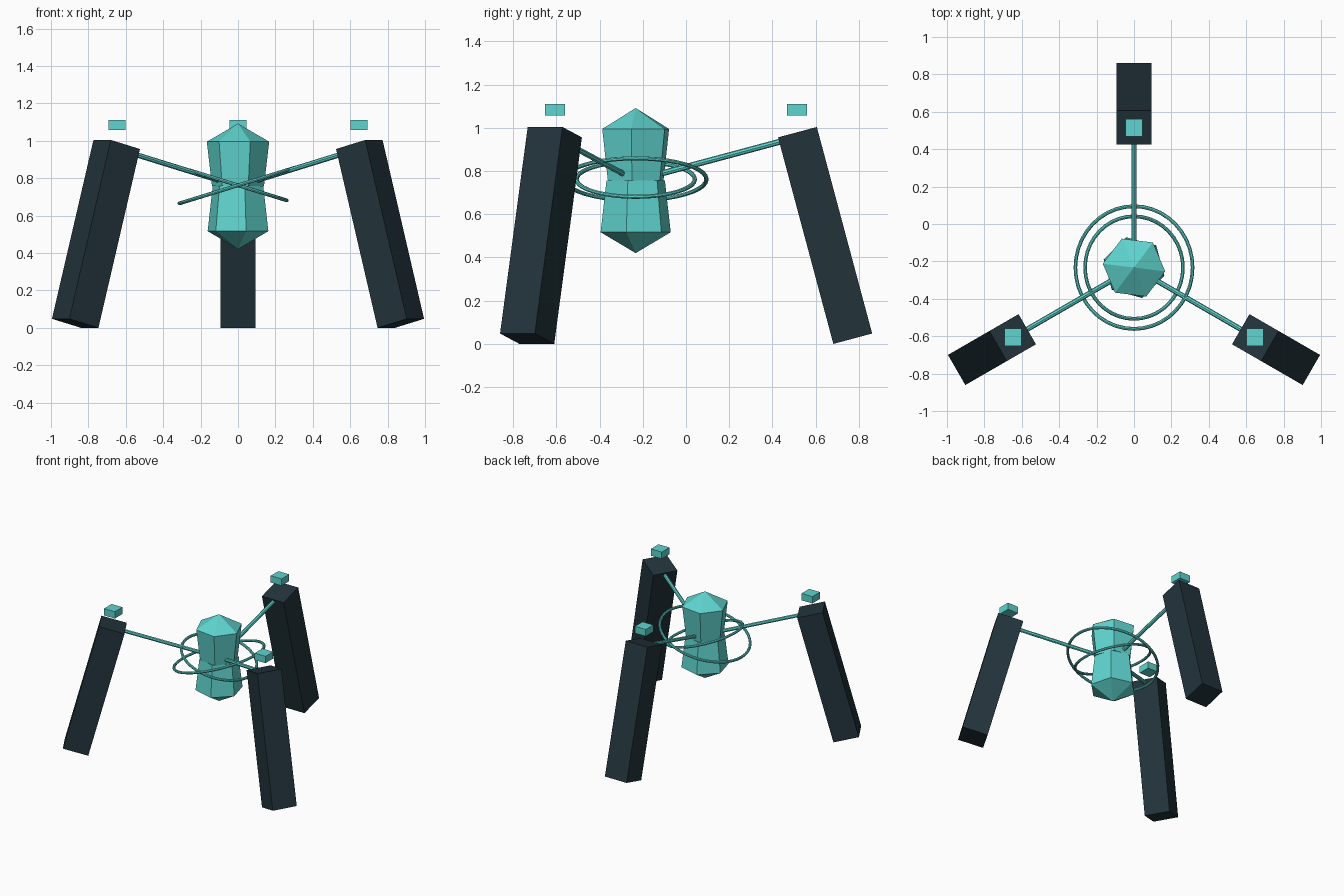
import bpy
import bmesh
import math
from mathutils import Matrix, Vector

if "Cube" in bpy.data.objects:
    bpy.data.objects.remove(bpy.data.objects["Cube"])

CX, CY = 0.0, -0.233          # axis of the crystal and of the three legs
TILT = math.radians(15)


def material(name, rgb):
    m = bpy.data.materials.new(name)
    m.diffuse_color = (*rgb, 1)
    m.use_nodes = True
    m.node_tree.nodes["Principled BSDF"].inputs["Base Color"].default_value = m.diffuse_color
    return m


teal = material("teal", (0.115, 0.66, 0.62))
dark = material("dark_slate", (0.016, 0.034, 0.044))


def finish(bm, name, mat):
    bmesh.ops.recalc_face_normals(bm, faces=bm.faces[:])
    me = bpy.data.meshes.new(name)
    bm.to_mesh(me)
    bm.free()
    me.materials.append(mat)
    ob = bpy.data.objects.new(name, me)
    bpy.context.collection.objects.link(ob)
    return ob


def box(name, size, matrix, mat):
    bm = bmesh.new()
    bmesh.ops.create_cube(bm, size=1, matrix=matrix @ Matrix.Diagonal((*size, 1)))
    return finish(bm, name, mat)


def rod(name, a, b, radius, mat):
    bm = bmesh.new()
    d = b - a
    m = Matrix.Translation((a + b) / 2) @ d.to_track_quat('Z', 'Y').to_matrix().to_4x4()
    bmesh.ops.create_cone(bm, cap_ends=True, segments=8, radius1=radius,
                          radius2=radius, depth=d.length, matrix=m)
    return finish(bm, name, mat)


def crystal_half(name, phase, waist_z, shoulder_z, tip_z):
    """Six-sided prism flaring from the waist to a shoulder, closed by a point."""
    bm = bmesh.new()

    def ring(r, z):
        return [bm.verts.new((CX + r * math.cos(phase + i * math.pi / 3),
                              CY + r * math.sin(phase + i * math.pi / 3), z))
                for i in range(6)]
    waist, shoulder = ring(0.14, waist_z), ring(0.168, shoulder_z)
    tip = bm.verts.new((CX, CY, tip_z))
    bm.faces.new(waist)
    for i in range(6):
        j = (i + 1) % 6
        bm.faces.new((waist[i], waist[j], shoulder[j], shoulder[i]))
        bm.faces.new((shoulder[i], shoulder[j], tip))
    return finish(bm, name, teal)


# Central crystal, its halves slightly twisted against each other
crystal_half("upper_crystal", math.radians(-7), 0.757, 0.995, 1.092)
crystal_half("lower_crystal", math.radians(-15), 0.757, 0.517, 0.42)

# Two tilted rings around the crystal
for name, radius, tilt in (("outer_ring", 0.328, -0.3), ("inner_ring", 0.274, 0.3)):
    bpy.ops.mesh.primitive_torus_add(major_radius=radius, minor_radius=0.01,
                                     major_segments=40, minor_segments=8,
                                     location=(CX, CY, 0.762), rotation=(0, tilt, 0))
    ring = bpy.context.object
    ring.name = name
    ring.data.materials.append(teal)

# Three leaning legs, each with an arm and a floating cube
for side, deg in (("back", 90), ("left", 210), ("right", 330)):
    ang = math.radians(deg)
    spin = Matrix.Translation((CX, CY, 0)) @ Matrix.Rotation(ang, 4, 'Z')
    lean = Matrix.Translation((0.877, 0, 0.502)) @ Matrix.Rotation(-TILT, 4, 'Y')
    box(side + "_leg", (0.186, 0.186, 0.99), spin @ lean, dark)
    slope = math.tan(TILT)
    rod(side + "_arm", spin @ Vector((0.10, 0, 0.757 + 0.10 * slope)),
        spin @ Vector((0.69, 0, 0.757 + 0.69 * slope)), 0.014, teal)
    pos = spin @ Vector((0.747, 0, 1.085))
    box(side + "_cube", (0.093, 0.093, 0.053), Matrix.Translation(pos), teal)
